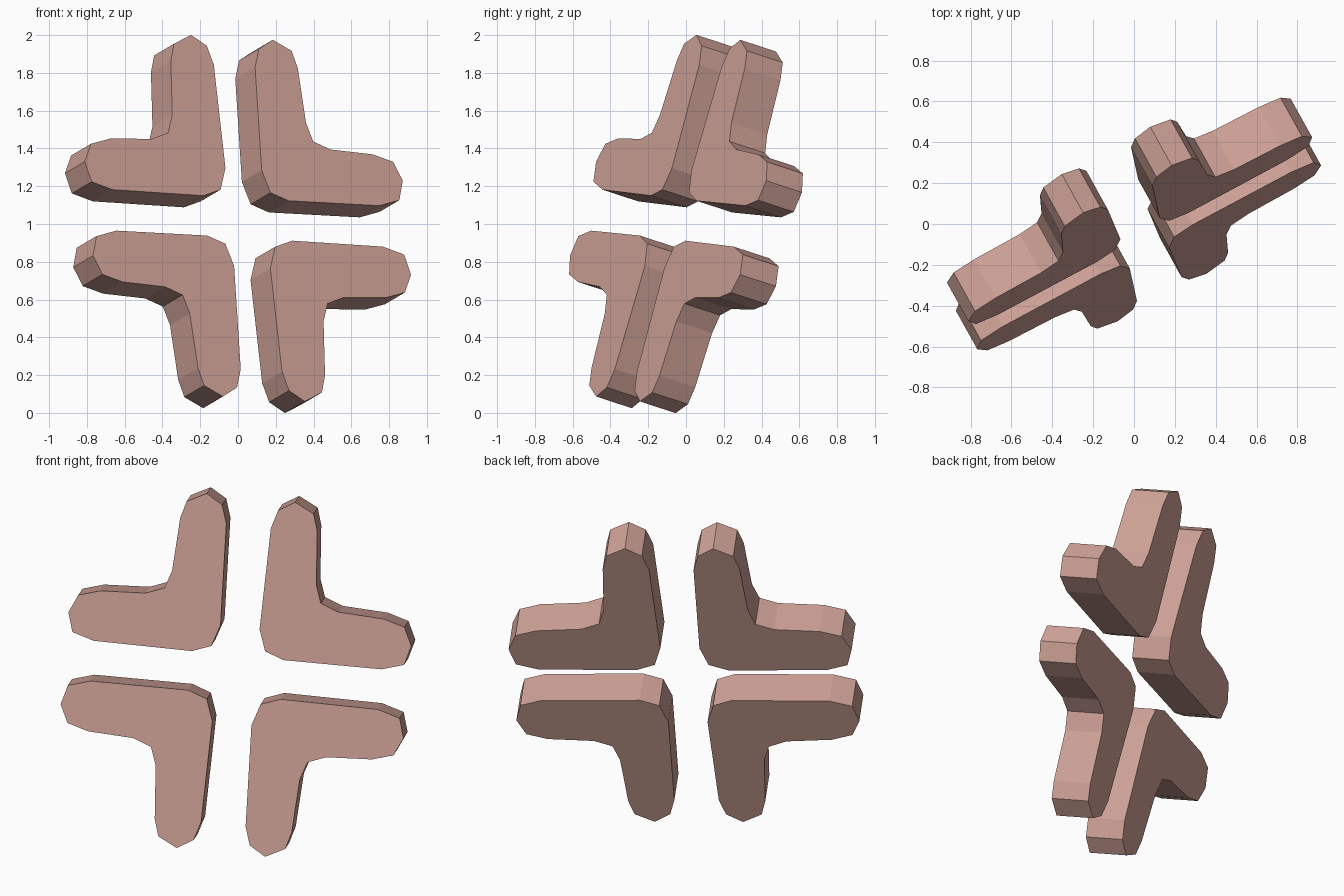
import bpy, bmesh
from mathutils import Vector

if "Cube" in bpy.data.objects:
    bpy.data.objects.remove(bpy.data.objects["Cube"])

# Tilted frame shared by all four brackets
n = Vector((0.467, -0.842, 0.275)).normalized()
u = Vector((1.0, 0.535, -0.06))
u = (u - n * u.dot(n)).normalized()
v = n.cross(u)
centre = Vector((0, 0, 1.0))
half = 0.1125

# Bevelled L outline, one quadrant
profile = [(.150, .149), (.256, .110), (.802, .113), (.925, .150),
           (.956, .259), (.909, .360), (.791, .395), (.537, .408),
           (.436, .447), (.402, .548), (.382, .847), (.354, .942),
           (.246, .997), (.156, .942), (.124, .839), (.109, .270)]

mat = bpy.data.materials.new("dusty_red")
mat.diffuse_color = (0.62, 0.36, 0.31, 1)
mat.use_nodes = True
mat.node_tree.nodes["Principled BSDF"].inputs["Base Color"].default_value = mat.diffuse_color


def bracket(name, su, sv):
    bm = bmesh.new()
    front = [bm.verts.new(centre + u * (a * su) + v * (b * sv) + n * half)
             for a, b in profile]
    back = [bm.verts.new(p.co - n * (2 * half)) for p in front]
    bm.faces.new(front)
    bm.faces.new(back[::-1])
    k = len(front)
    for i in range(k):
        j = (i + 1) % k
        bm.faces.new((front[i], back[i], back[j], front[j]))
    bmesh.ops.recalc_face_normals(bm, faces=bm.faces[:])
    me = bpy.data.meshes.new(name)
    bm.to_mesh(me)
    bm.free()
    me.materials.append(mat)
    bpy.context.collection.objects.link(bpy.data.objects.new(name, me))


# Four mirrored corner brackets
for name, su, sv in (("upper_right_bracket", 1, 1), ("upper_left_bracket", -1, 1),
                     ("lower_right_bracket", 1, -1), ("lower_left_bracket", -1, -1)):
    bracket(name, su, sv)
